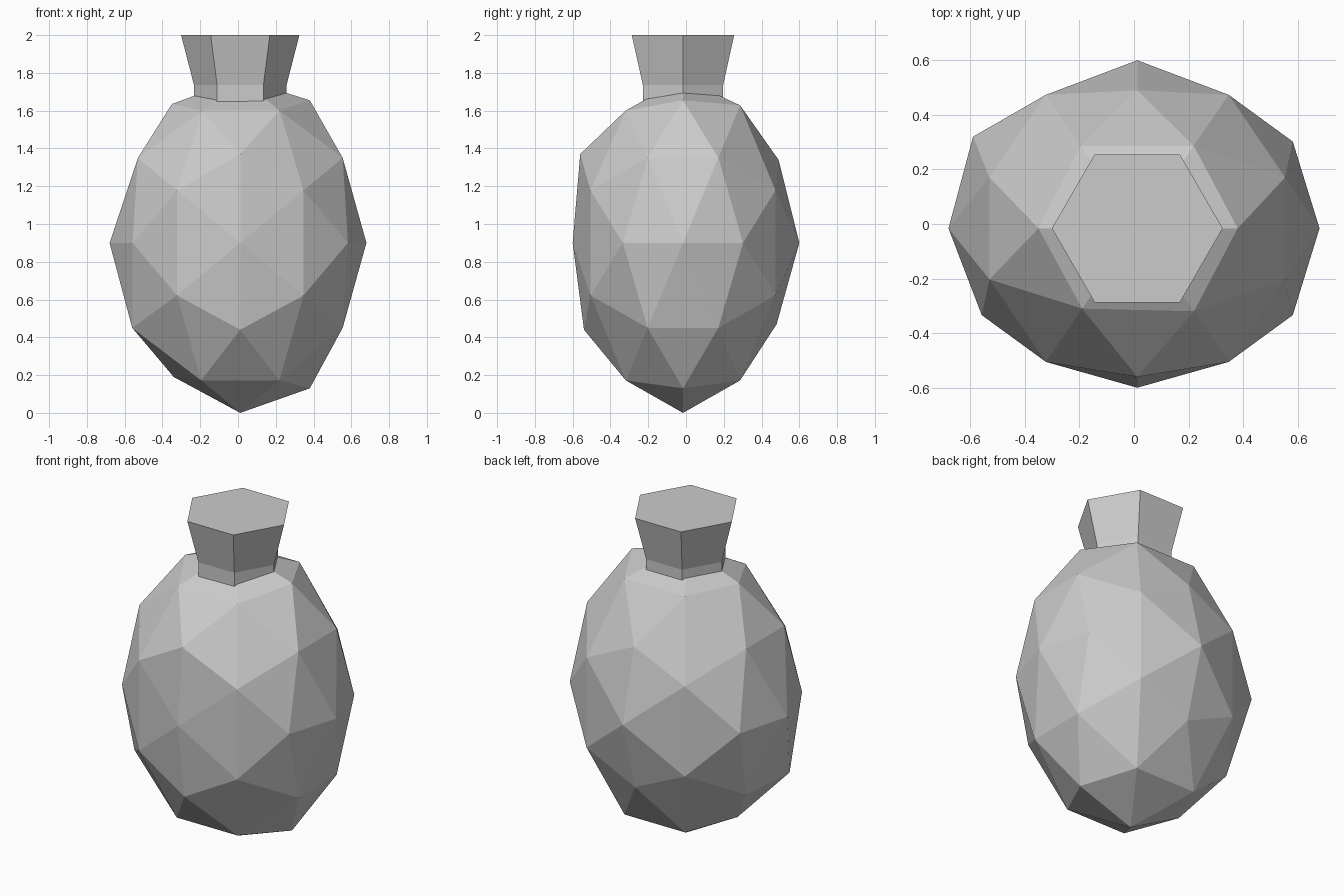
import bpy, bmesh, math
from itertools import product
from mathutils import Vector

cube = bpy.data.objects.get("Cube")
if cube:
    bpy.data.objects.remove(cube)

grey = bpy.data.materials.new("stone grey")
grey.use_nodes = True
grey.diffuse_color = (0.6, 0.6, 0.6, 1)
grey.node_tree.nodes["Principled BSDF"].inputs["Base Color"].default_value = (0.6, 0.6, 0.6, 1)

CENTRE = Vector((0.012, -0.016, 0.9))
RADII = Vector((0.67, 0.605, 0.9))


def finish(name, bm):
    bmesh.ops.recalc_face_normals(bm, faces=bm.faces)
    mesh = bpy.data.meshes.new(name)
    bm.to_mesh(mesh)
    bm.free()
    mesh.materials.append(grey)
    obj = bpy.data.objects.new(name, mesh)
    bpy.context.collection.objects.link(obj)
    return obj


# Faceted body: a subdivided icosahedron standing on an edge midpoint
bm = bmesh.new()
directions = set()
for seed in ((0.851, 0.526, 0), (0.809, 0.309, 0.5), (1, 0, 0)):
    for shift, signs in product(range(3), product((-1, 1), repeat=3)):
        p = seed[shift:] + seed[:shift]
        directions.add(tuple(c * s + 0.0 for c, s in zip(p, signs)))
for d in sorted(directions):
    bm.verts.new(Vector(d).normalized())
bmesh.ops.convex_hull(bm, input=bm.verts)
for v in bm.verts:
    v.co = v.co * RADII + CENTRE

# Hand-shaped irregularities of the body
dents = [
    ((-0.34, -0.016, 0.19)), ((-0.35, -0.016, 1.635)), ((0.38, -0.016, 1.655)),
    ((0.38, -0.016, 0.13)), ((0.012, -0.016, 1.77)), ((0.012, -0.6, 0.9)),
    ((0.012, 0.6, 0.9)), ((-0.68, -0.016, 0.9)), ((0.68, -0.016, 0.9)),
    ((-0.59, 0.32, 0.9)), ((0.22, -0.32, 1.6)), ((-0.19, -0.31, 1.6)),
    ((0.012, -0.56, 1.37)), ((0.012, 0.49, 1.34)), ((0.012, -0.54, 0.44)),
    ((0.012, 0.48, 0.47)), ((-0.56, -0.21, 0.45)),
]
for target in map(Vector, dents):
    nearest = min(bm.verts, key=lambda v: (v.co - target).length)
    nearest.co = target
finish("body", bm)

# Six-sided neck: straight collar, then a flared top
bm = bmesh.new()
rings = []
for radius, z in ((0.245, 1.64), (0.245, 1.735), (0.313, 2.0)):
    rings.append([bm.verts.new((CENTRE.x + radius * math.cos(i * math.pi / 3),
                                CENTRE.y + radius * math.sin(i * math.pi / 3), z))
                  for i in range(6)])
for low, high in zip(rings, rings[1:]):
    for i in range(6):
        j = (i + 1) % 6
        bm.faces.new((low[i], low[j], high[j], high[i]))
bm.faces.new(rings[0])
bm.faces.new(rings[-1])
finish("neck", bm)
